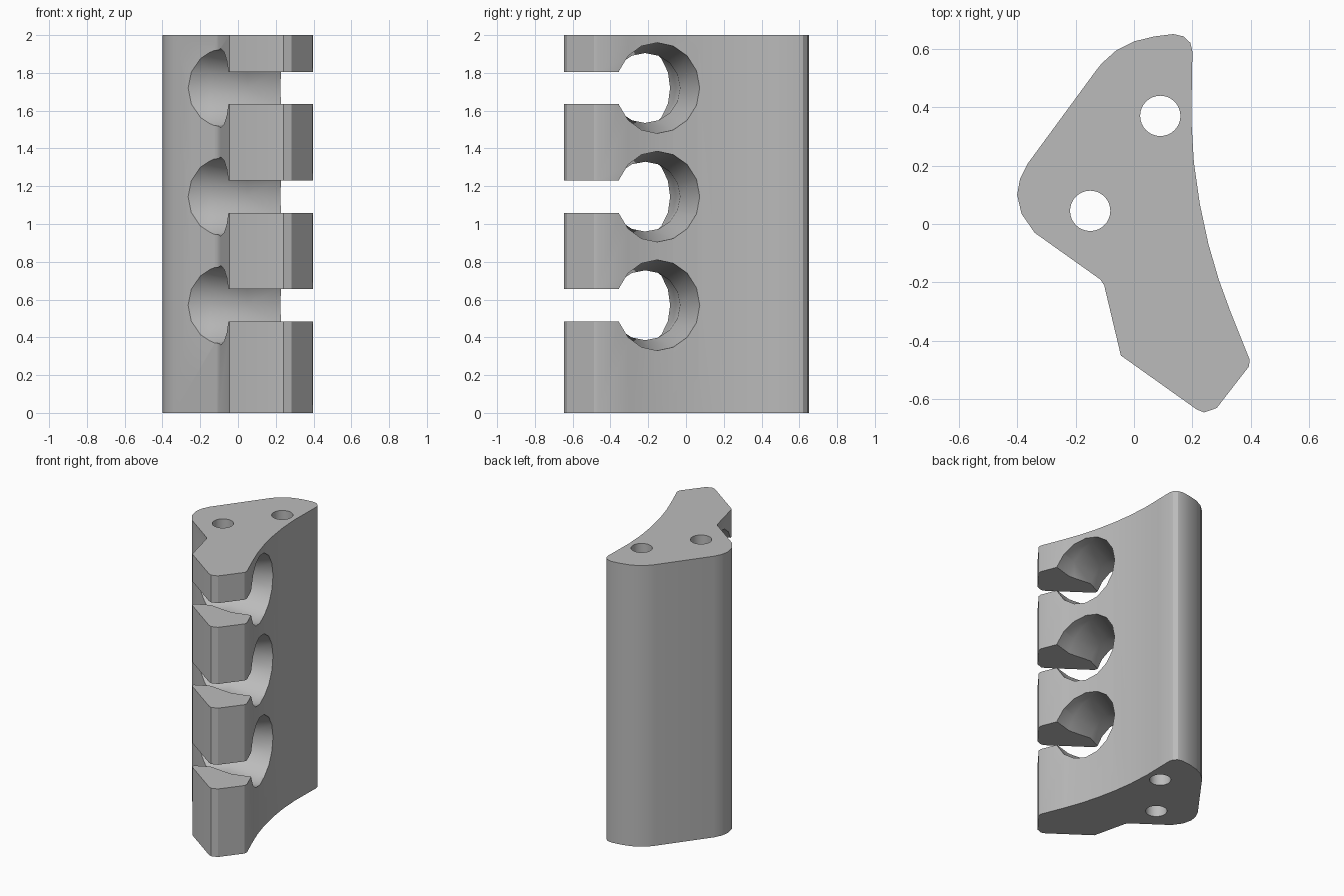
import bpy, bmesh, math
from mathutils import Vector

cube = bpy.data.objects.get("Cube")
if cube:
    bpy.data.objects.remove(cube, do_unlink=True)

HEIGHT = 2.0
GRIP_HEIGHTS = [0.57, 1.145, 1.72]

grey = bpy.data.materials.new("plain grey")
grey.use_nodes = True
colour = (0.5, 0.5, 0.5, 1)
grey.diffuse_color = colour
grey.node_tree.nodes["Principled BSDF"].inputs["Base Color"].default_value = colour


def loft(name, rings):
    """Closed solid skinned through rings of equal point count."""
    bm = bmesh.new()
    loops = [[bm.verts.new(p) for p in ring] for ring in rings]
    n = len(loops[0])
    for a, b in zip(loops, loops[1:]):
        for i in range(n):
            j = (i + 1) % n
            bm.faces.new((a[i], a[j], b[j], b[i]))
    bm.faces.new(loops[0][::-1])
    bm.faces.new(loops[-1])
    bmesh.ops.recalc_face_normals(bm, faces=bm.faces)
    mesh = bpy.data.meshes.new(name)
    bm.to_mesh(mesh)
    bm.free()
    obj = bpy.data.objects.new(name, mesh)
    mesh.materials.append(grey)
    bpy.context.collection.objects.link(obj)
    return obj


def circle(centre, radius, u, v, sides):
    steps = [math.tau * i / sides for i in range(sides)]
    return [Vector(centre) + radius * (math.cos(a) * Vector(u) + math.sin(a) * Vector(v))
            for a in steps]


def cut(target, cutter):
    cutter.hide_render = True
    mod = target.modifiers.new("cut", "BOOLEAN")
    mod.operation = "DIFFERENCE"
    mod.solver = "EXACT"
    mod.object = cutter
    bpy.context.view_layer.objects.active = target
    bpy.ops.object.modifier_apply(modifier=mod.name)
    bpy.data.objects.remove(cutter, do_unlink=True)


# Body: extruded outline with a concave flank and an angled nose
outline = [
    (0.2, 0.59), (0.193, 0.62), (0.17, 0.642), (0.135, 0.65), (0.07, 0.642),
    (0, 0.625), (-0.06, 0.595), (-0.11, 0.55), (-0.13, 0.525), (-0.365, 0.205),
    (-0.39, 0.155), (-0.4, 0.1), (-0.385, 0.035), (-0.34, -0.03), (-0.115, -0.19),
    (-0.102, -0.21), (-0.045, -0.45), (0.215, -0.635), (0.24, -0.645),
    (0.283, -0.63), (0.393, -0.488), (0.396, -0.465), (0.33, -0.3), (0.29, -0.19),
    (0.255, -0.07), (0.225, 0.07), (0.205, 0.21), (0.196, 0.36), (0.198, 0.48),
]
body = loft("clip_body", [[(x, y, z) for x, y in outline] for z in (0, HEIGHT)])

# Vertical mounting holes
for x, y in [(0.09, 0.37), (-0.15, 0.045)]:
    cut(body, loft("mounting_hole_cutter",
                   [circle((x, y, z), 0.069, (1, 0, 0), (0, 1, 0), 32)
                    for z in (-0.1, HEIGHT + 0.1)]))

# Slanted, waisted side holes, each open to the front through a slot
WAIST = [(-0.5, 0.22), (-0.15, 0.22), (0.05, 0.185), (0.22, 0.24), (0.6, 0.24)]
for z in GRIP_HEIGHTS:
    cut(body, loft("side_hole_cutter",
                   [circle((x, 0.28 * x - 0.23, z), r, (0, 1, 0), (0, 0, 1), 16)
                    for x, r in WAIST]))
    cut(body, loft("slot_cutter",
                   [[(x, y, h) for x, y in [(-0.06, -0.28), (-0.06, -0.8), (0.6, -0.8), (0.6, -0.28)]]
                    for h in (z - 0.086, z + 0.086)]))

bpy.ops.object.select_all(action="DESELECT")
body.select_set(True)
bpy.context.view_layer.objects.active = body
bpy.ops.object.shade_smooth_by_angle(angle=math.radians(30))
